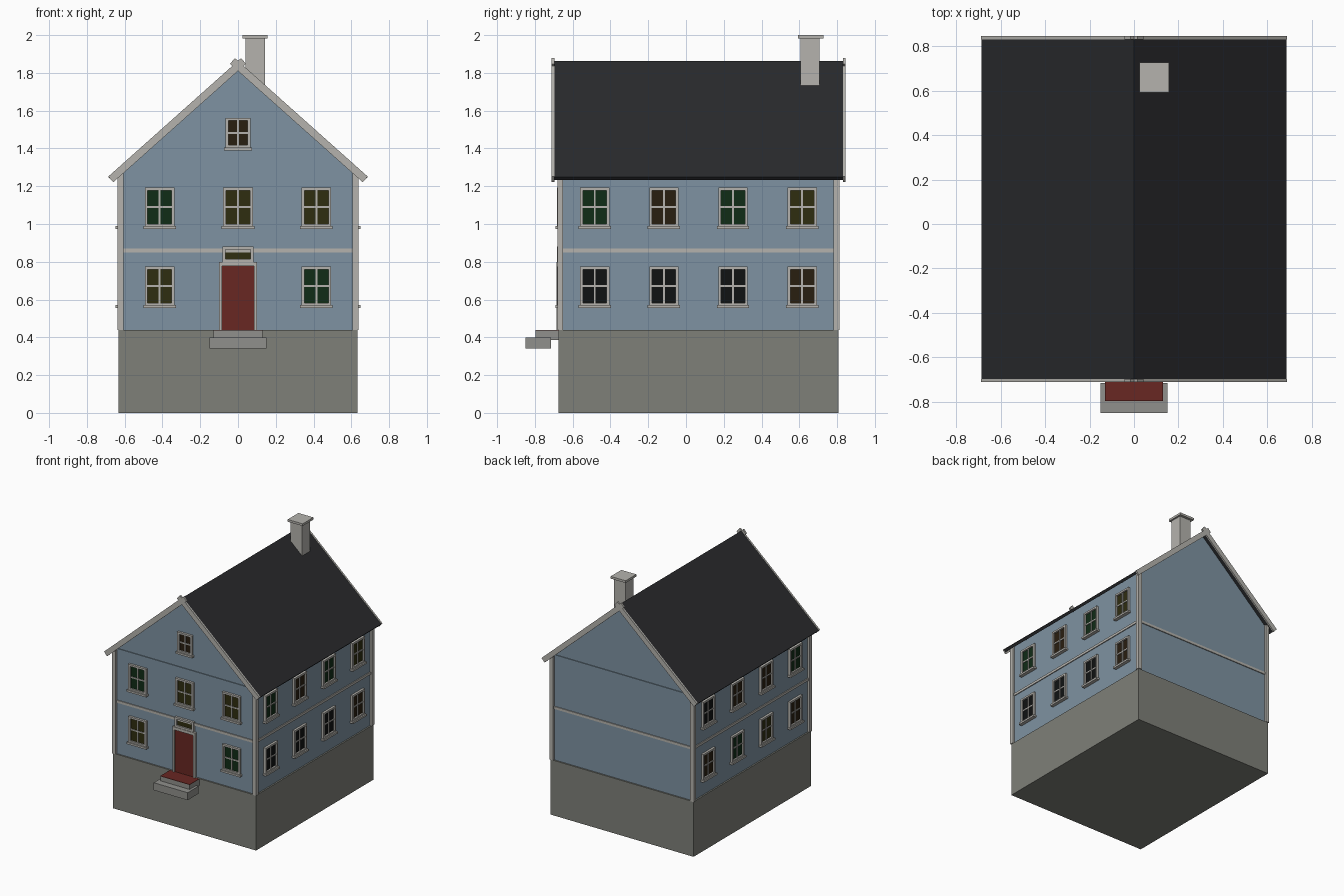
import bpy, bmesh
from mathutils import Matrix, Vector
from math import radians, atan2

if "Cube" in bpy.data.objects:
    bpy.data.objects.remove(bpy.data.objects["Cube"])


def material(name, r, g, b):
    m = bpy.data.materials.new(name)
    m.diffuse_color = (r, g, b, 1)
    m.use_nodes = True
    m.node_tree.nodes["Principled BSDF"].inputs["Base Color"].default_value = m.diffuse_color
    return m


WALL = material("blue_paint", 0.21, 0.29, 0.36)
TRIM = material("trim_paint", 0.46, 0.45, 0.42)
STONE = material("stone", 0.21, 0.215, 0.19)
STEP = material("step_stone", 0.28, 0.28, 0.265)
ROOF = material("roof_slate", 0.022, 0.023, 0.026)
RED = material("red_paint", 0.14, 0.02, 0.016)
GLASS = {
    "g": material("green_glass", 0.005, 0.025, 0.008),
    "o": material("olive_glass", 0.028, 0.026, 0.005),
    "b": material("brown_glass", 0.022, 0.013, 0.005),
    "k": material("black_glass", 0.005, 0.006, 0.006),
}
CY = 0.066          # centre of the house in y
HX, HY = 0.62, 0.73  # wall half sizes


def finish(name, bm, mat):
    bmesh.ops.recalc_face_normals(bm, faces=bm.faces)
    me = bpy.data.meshes.new(name)
    bm.to_mesh(me)
    bm.free()
    me.materials.append(mat)
    ob = bpy.data.objects.new(name, me)
    bpy.context.collection.objects.link(ob)
    return ob


def boxes(name, specs, mat, matrix=Matrix()):
    """One object from boxes given as (x0, x1, y0, y1, z0, z1)."""
    bm = bmesh.new()
    for x0, x1, y0, y1, z0, z1 in specs:
        place = Matrix.Translation(((x0 + x1) / 2, (y0 + y1) / 2, (z0 + z1) / 2))
        size = Matrix.Diagonal((x1 - x0, y1 - y0, z1 - z0, 1))
        bmesh.ops.create_cube(bm, size=1, matrix=matrix @ place @ size)
    return finish(name, bm, mat)


def extrude_profile(name, pts, y0, y1, mat):
    """Extrude an (x, z) outline along y."""
    bm = bmesh.new()
    face = bm.faces.new([bm.verts.new((x, y0, z)) for x, z in pts])
    res = bmesh.ops.extrude_face_region(bm, geom=[face])
    verts = [v for v in res["geom"] if isinstance(v, bmesh.types.BMVert)]
    bmesh.ops.translate(bm, verts=verts, vec=(0, y1 - y0, 0))
    return finish(name, bm, mat)


def window(name, matrix, w, h, glass, sill=True, bars=True):
    """Window facing local -y, centred on the origin of the wall plane."""
    a, b, t, d = w / 2, h / 2, 0.015, 0.018
    parts = [(-a, -a + t, -d, 0, -b, b), (a - t, a, -d, 0, -b, b),
             (-a + t, a - t, -d, 0, b - t, b), (-a + t, a - t, -d, 0, -b, -b + t)]
    if bars:
        parts += [(-0.005, 0.005, -0.012, 0, -b + t, b - t),
                  (-a + t, a - t, -0.011, 0, -0.005, 0.005)]
    if sill:
        parts.append((-a - 0.008, a + 0.008, -0.028, 0, -b - 0.012, -b + 0.003))
    boxes(name + "_frame", parts, TRIM, matrix)
    boxes(name + "_glass", [(-a + t, a - t, -0.005, 0.002, -b + t, b - t)],
          GLASS[glass], matrix)


# Foundation, walls and gable
boxes("foundation", [(-0.632, 0.632, CY - 0.741, CY + 0.741, 0, 0.44)], STONE)
boxes("walls", [(-HX, HX, CY - HY, CY + HY, 0.44, 1.28)], WALL)
extrude_profile("gable", [(-0.612, 1.28), (0.612, 1.28), (0, 1.834)],
                CY - HY + 0.006, CY + HY - 0.006, WALL)

# Floor band and corner boards
boxes("floor_band", [(-0.627, 0.627, CY - 0.737, CY + 0.737, 0.85, 0.87)], TRIM)
boxes("corner_boards",
      [(min(s * 0.606, s * 0.638), max(s * 0.606, s * 0.638),
        CY + min(t * 0.716, t * 0.747), CY + max(t * 0.716, t * 0.747), 0.44, 1.275)
       for s in (-1, 1) for t in (-1, 1)], TRIM)

# Roof
extrude_profile("roof", [(-0.685, 1.248), (0, 1.862), (0.685, 1.248),
                         (0.67, 1.232), (0, 1.832), (-0.67, 1.232)],
                -0.699, 0.832, ROOF)

# Sloping gable boards, crossing at the ridge
for end, y0, y1 in (("front", -0.711, -0.697), ("back", 0.83, 0.844)):
    for side, s in (("left", -1), ("right", 1)):
        low, top = Vector((0.687, 1.251)), Vector((-0.016, 1.878))
        n = Vector((low.y - top.y, top.x - low.x)).normalized() * 0.04
        pts = [low, top, top + n, low + n]
        extrude_profile(f"{end}_{side}_gable_board", [(s * p.x, p.y) for p in pts],
                        y0, y1, TRIM)

# Chimney
boxes("chimney", [(0.04, 0.143, 0.606, 0.706, 1.65, 1.985)], TRIM)
boxes("chimney_cap", [(0.025, 0.157, 0.592, 0.727, 1.982, 2.0)], TRIM)

# Windows: (position along wall, centre height, width, height, glass)
F = CY - HY
front = [(-0.415, 1.089, "g"), (0, 1.089, "o"), (0.415, 1.089, "o"),
         (-0.415, 0.671, "o"), (0.415, 0.671, "g")]
for i, (x, z, g) in enumerate(front):
    window(f"front_window_{i}", Matrix.Translation((x, F, z)), 0.157, 0.207, g)
window("attic_window", Matrix.Translation((0, F + 0.006, 1.482)), 0.13, 0.16, "b")
window("door_transom", Matrix.Translation((0, F, 0.84)), 0.165, 0.08, "o", False, False)

# Side windows, ordered left to right as seen from outside
sides = {"right": (1, "gbgo", "kkkb"), "left": (-1, "kbbg", "bgob")}
for side, (s, upper, lower) in sides.items():
    for row, z, glass in (("upper", 1.089, upper), ("lower", 0.671, lower)):
        for i, g in enumerate(glass):
            along = (i - 1.5) * 0.366
            m = Matrix.Translation((s * HX, CY + s * along, z)) @ Matrix.Rotation(radians(90 * s), 4, "Z")
            window(f"{side}_{row}_window_{i}", m, 0.155, 0.207, g)

# Door and its frame
boxes("door", [(-0.084, 0.084, F - 0.012, F + 0.01, 0.44, 0.777)], RED)
boxes("door_frame", [(-0.1, -0.084, F - 0.022, F, 0.44, 0.8),
                     (0.084, 0.1, F - 0.022, F, 0.44, 0.8),
                     (-0.084, 0.084, F - 0.022, F, 0.777, 0.8)], TRIM)

# Entrance steps with a red top
boxes("lower_step", [(-0.15, 0.15, -0.85, -0.714, 0.34, 0.40)], STEP)
boxes("upper_step", [(-0.13, 0.13, -0.796, -0.66, 0.385, 0.436)], STEP)
boxes("step_top", [(-0.13, 0.13, -0.796, -0.66, 0.436, 0.439)], RED)
